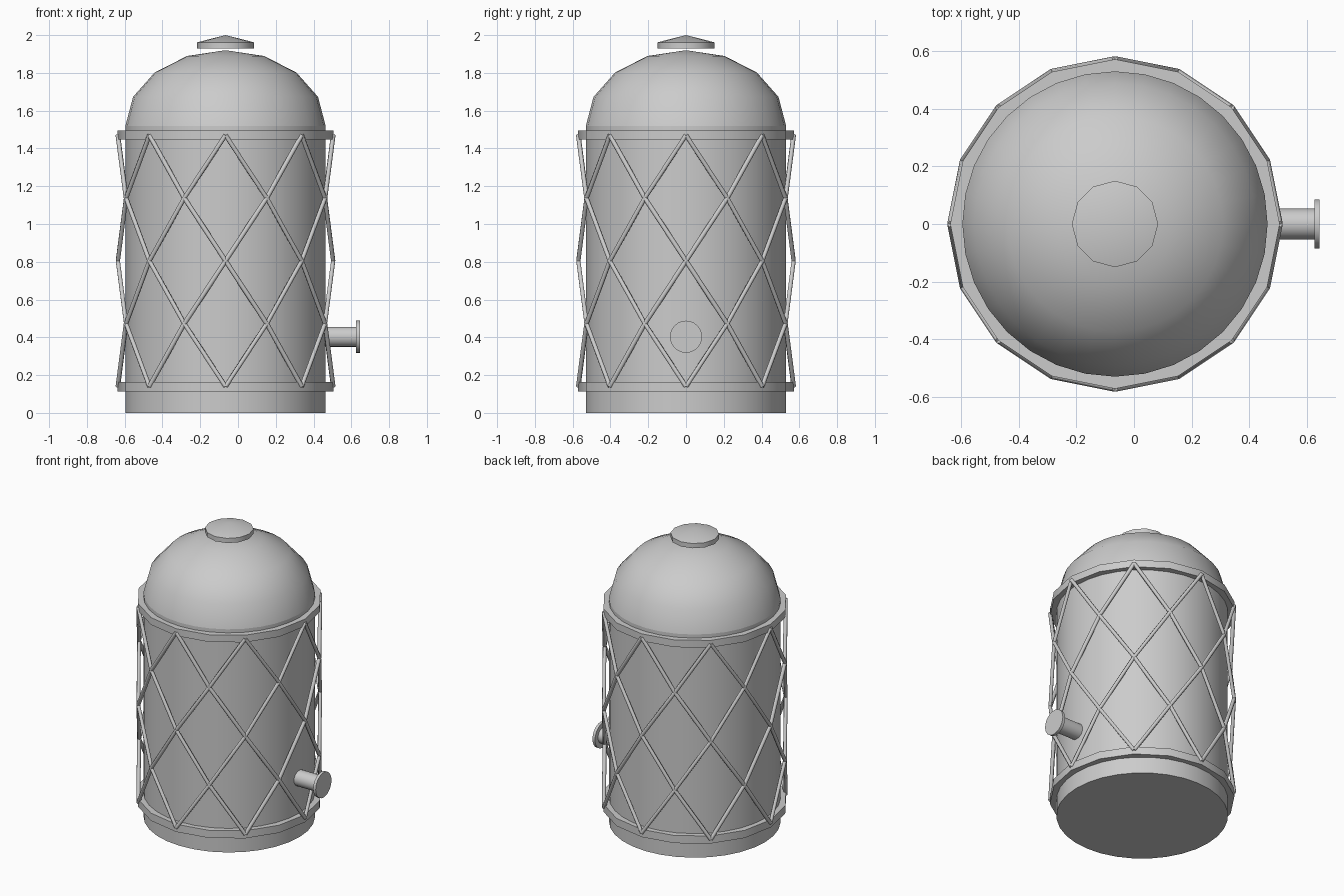
import bpy, bmesh, math
from mathutils import Matrix

if "Cube" in bpy.data.objects:
    bpy.data.objects.remove(bpy.data.objects["Cube"])

CX = -0.066          # tank axis
R = 0.53             # tank radius
grey = bpy.data.materials.new("plain grey")
grey.diffuse_color = (0.6, 0.6, 0.6, 1)
grey.use_nodes = True
grey.node_tree.nodes["Principled BSDF"].inputs["Base Color"].default_value = grey.diffuse_color


def lathe(name, profile, sides, matrix, closed=False):
    """Revolve (radius, height) points around z, then place with matrix."""
    bm = bmesh.new()
    rings = []
    for r, z in profile:
        if r < 1e-6:
            rings.append([bm.verts.new((0, 0, z))] * sides)
        else:
            rings.append([bm.verts.new((r * math.cos(a), r * math.sin(a), z))
                          for a in (2 * math.pi * i / sides for i in range(sides))])
    pairs = list(zip(rings, rings[1:]))
    if closed:
        pairs.append((rings[-1], rings[0]))
    for lo, hi in pairs:
        for i in range(sides):
            j = (i + 1) % sides
            bm.faces.new(list(dict.fromkeys((lo[i], lo[j], hi[j], hi[i]))))
    if not closed:
        for ring in (rings[0], rings[-1]):
            if len(set(ring)) > 1:
                bm.faces.new(ring)
    bm.transform(matrix)
    bmesh.ops.recalc_face_normals(bm, faces=bm.faces[:])
    mesh = bpy.data.meshes.new(name)
    bm.to_mesh(mesh)
    bm.free()
    mesh.materials.append(grey)
    ob = bpy.data.objects.new(name, mesh)
    bpy.context.collection.objects.link(ob)
    return finish(ob)


def finish(ob, angle=31):
    bpy.ops.object.select_all(action='DESELECT')
    ob.select_set(True)
    bpy.context.view_layer.objects.active = ob
    bpy.ops.object.shade_smooth_by_angle(angle=math.radians(angle))
    return ob


axis = Matrix.Translation((CX, 0, 0))

# Tank body and its domed roof
lathe("tank_body", [(R, 0), (R, 1.52)], 32, axis)
dome = [(R * math.cos(k * math.pi / 8), 1.52 + 0.40 * math.sin(k * math.pi / 8))
        for k in range(4)] + [(0, 1.92)]
lathe("dome_roof", dome, 32, axis)

# Roof cap with a shallow cone
lathe("roof_cap", [(0.15, 1.93), (0.15, 1.962), (0, 2.0)], 12, axis)

# Guide rings
for name, z0, z1 in (("lower_ring", 0.112, 0.164), ("upper_ring", 1.447, 1.496)):
    lathe(name, [(0.525, z0), (0.572, z0), (0.572, z1), (0.525, z1)], 16, axis, closed=True)

# Lattice of diagonal bars, eight in each direction
curve = bpy.data.curves.new("lattice_bars", 'CURVE')
curve.dimensions = '3D'
curve.bevel_depth = 0.0125
curve.bevel_resolution = 1
curve.use_fill_caps = True
for start in range(8):
    for turn in (1, -1):
        bar = curve.splines.new('POLY')
        bar.points.add(4)
        for k, p in enumerate(bar.points):
            a = math.radians(45 * start + turn * 22.5 * k)
            p.co = (CX + 0.57 * math.cos(a), 0.57 * math.sin(a), 0.14 + 0.3325 * k, 1)
curve.materials.append(grey)
lattice = bpy.data.objects.new("lattice_bars", curve)
bpy.context.collection.objects.link(lattice)
bpy.ops.object.select_all(action='DESELECT')
lattice.select_set(True)
bpy.context.view_layer.objects.active = lattice
bpy.ops.object.convert(target='MESH')
finish(bpy.context.view_layer.objects.active, 61)

# Outlet pipe with end flange
side = Matrix.Translation((0, 0, 0.403)) @ Matrix.Rotation(math.pi / 2, 4, 'Y')
lathe("outlet_pipe", [(0.053, 0.40), (0.053, 0.63)], 24, side)
lathe("outlet_flange", [(0.085, 0.626), (0.085, 0.645)], 24, side)
